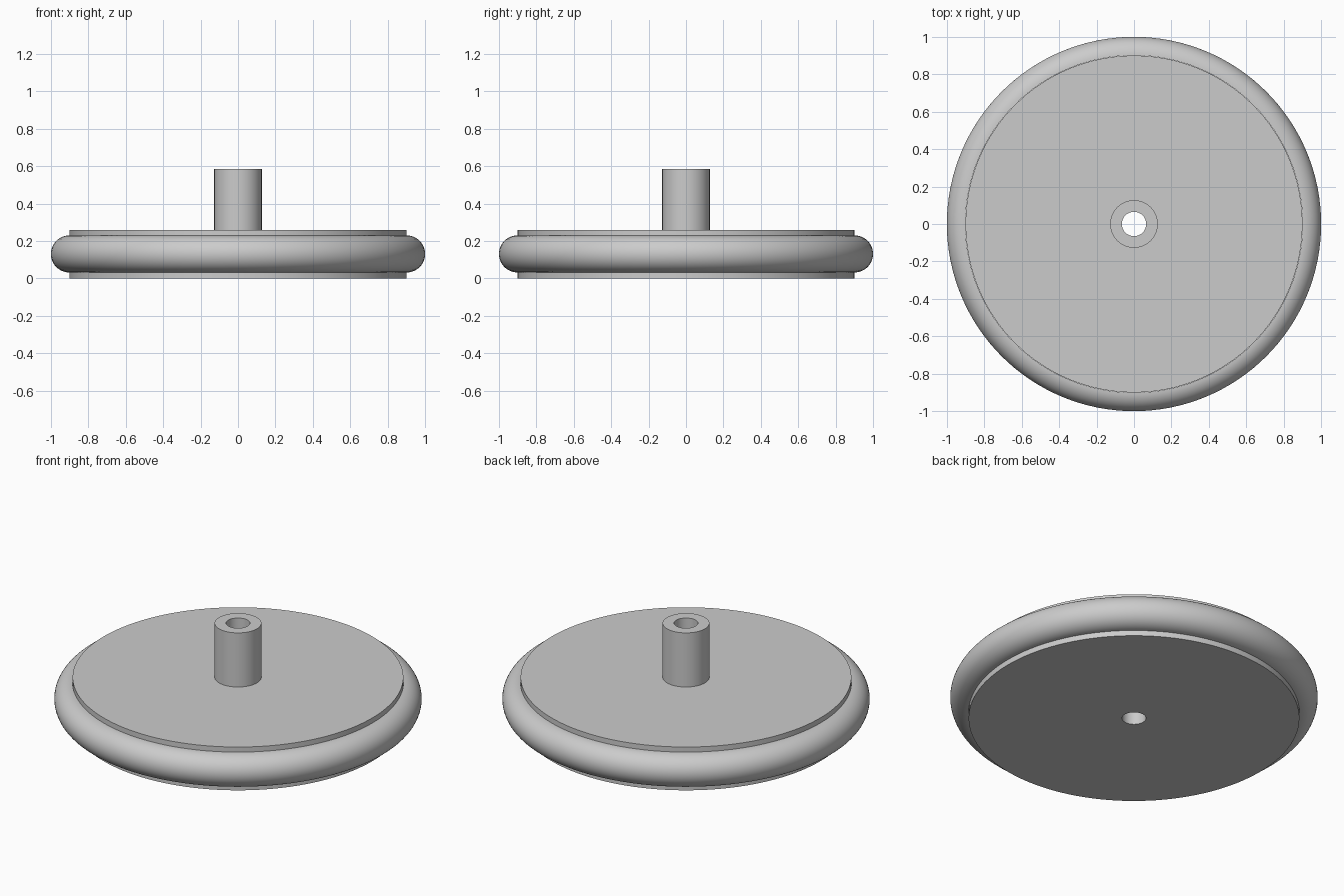
import bpy, bmesh, math
from mathutils import Vector

cube = bpy.data.objects.get("Cube")
if cube:
    bpy.data.objects.remove(cube, do_unlink=True)

grey = bpy.data.materials.new("plain grey")
grey.use_nodes = True
colour = (0.6, 0.6, 0.6, 1)
grey.diffuse_color = colour
grey.node_tree.nodes["Principled BSDF"].inputs["Base Color"].default_value = colour

STEPS = 128
BORE, HUB, DISC = 0.065, 0.127, 0.9
DISC_TOP, HUB_TOP = 0.26, 0.585
RIM_Z, RIM_R = 0.131, 0.099


def lathe(name, profile):
    """Spin a closed (radius, height) profile around z."""
    bm = bmesh.new()
    verts = [bm.verts.new((r, 0, z)) for r, z in profile]
    edges = [bm.edges.new((v, verts[i - 1])) for i, v in enumerate(verts)]
    bmesh.ops.spin(bm, geom=verts + edges, cent=Vector(), axis=Vector((0, 0, 1)),
                   angle=math.tau, steps=STEPS, use_merge=True)
    bmesh.ops.remove_doubles(bm, verts=bm.verts, dist=0.0001)
    bmesh.ops.recalc_face_normals(bm, faces=bm.faces)
    mesh = bpy.data.meshes.new(name)
    bm.to_mesh(mesh)
    bm.free()
    mesh.materials.append(grey)
    obj = bpy.data.objects.new(name, mesh)
    bpy.context.collection.objects.link(obj)
    bpy.ops.object.select_all(action="DESELECT")
    obj.select_set(True)
    bpy.context.view_layer.objects.active = obj
    bpy.ops.object.shade_smooth_by_angle(angle=math.radians(35))
    return obj


# Flat disc with the bored hub standing on it
lathe("disc_and_hub", [(BORE, 0), (DISC, 0), (DISC, DISC_TOP), (HUB, DISC_TOP),
                       (HUB, HUB_TOP), (BORE, HUB_TOP)])

# Half-round rim wrapped around the disc edge
arc = [math.radians(-90 + 180 * i / 24) for i in range(25)]
lathe("rounded_rim", [(DISC + 0.001 + RIM_R * math.cos(a), RIM_Z + RIM_R * math.sin(a))
                      for a in arc])
